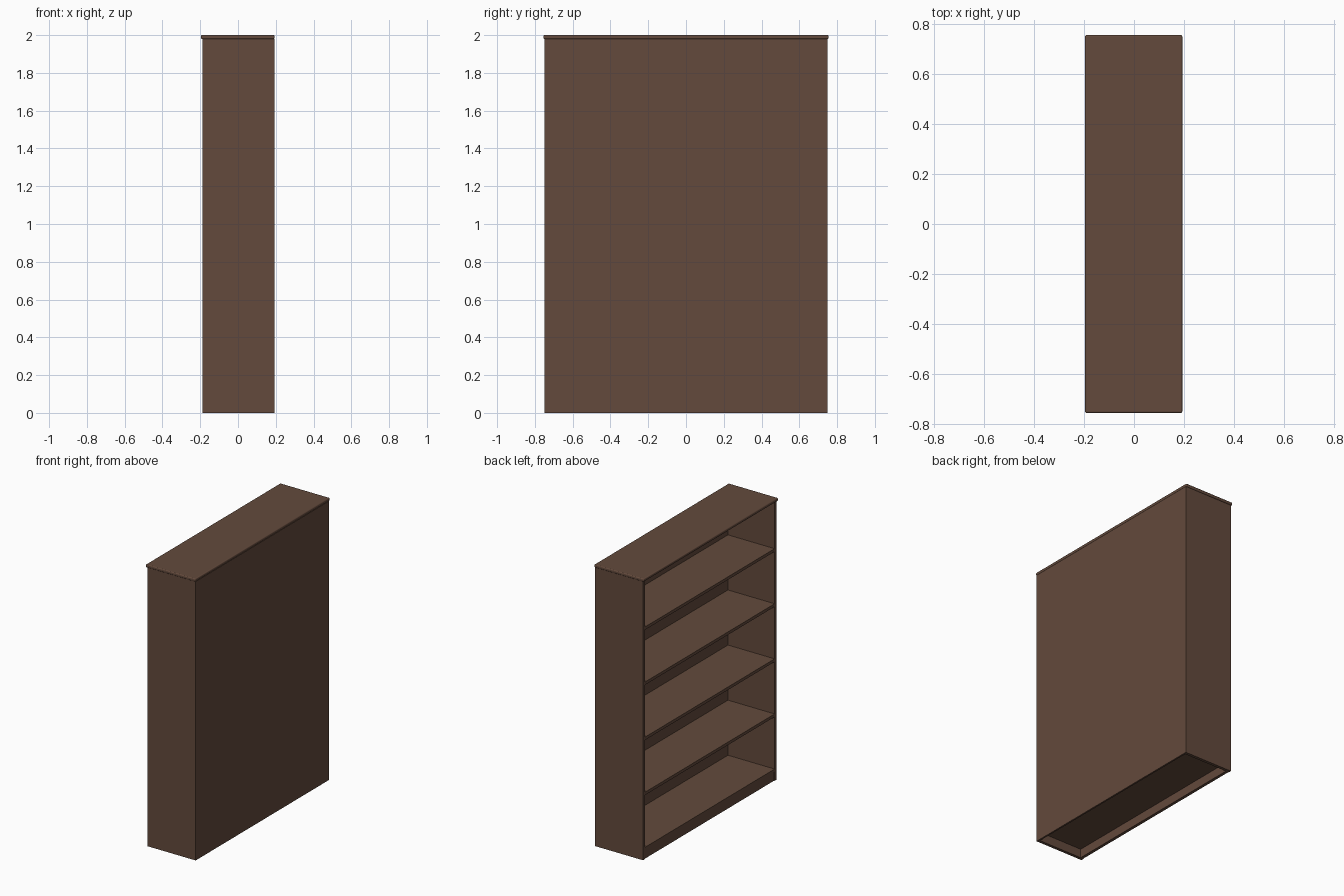
import bpy

if "Cube" in bpy.data.objects:
    bpy.data.objects.remove(bpy.data.objects["Cube"])

wood = bpy.data.materials.new("brown_wood")
wood.diffuse_color = (0.125, 0.068, 0.045, 1)
wood.use_nodes = True
wood.node_tree.nodes["Principled BSDF"].inputs["Base Color"].default_value = wood.diffuse_color


def board(name, x, y, z, bevel=0.0):
    """Box given by (min, max) ranges on each axis."""
    bpy.ops.mesh.primitive_cube_add(size=1)
    ob = bpy.context.object
    ob.name = name
    for v in ob.data.vertices:
        v.co = [r[0] if c < 0 else r[1] for c, r in zip(v.co, (x, y, z))]
    ob.data.materials.append(wood)
    if bevel:
        mod = ob.modifiers.new("rounded_edges", 'BEVEL')
        mod.width = bevel
        mod.segments = 3
    return ob


FRONT, BACK = -0.187, 0.192
HALF, T = 0.749, 0.021
UNDER_TOP = 1.979
INNER = HALF - T

# side panels
for name, s in (("side_panel_a", -1), ("side_panel_b", 1)):
    board(name, (FRONT, BACK), tuple(sorted((s * INNER, s * HALF))), (0, UNDER_TOP))

# back panel, on the +x side
board("back_panel", (BACK - 0.012, BACK), (-INNER, INNER), (0, UNDER_TOP))

# five evenly spaced shelves
for i in range(5):
    z = 0.062 + 0.391 * i
    board(f"shelf_{i + 1}", (FRONT + 0.001, BACK - 0.012), (-INNER, INNER), (z, z + T))

# kick board below the lowest shelf
board("kick_board", (FRONT + 0.004, FRONT + 0.004 + T), (-INNER, INNER), (0, 0.062))

# overhanging top with softened edges
board("top_board", (-0.196, 0.193), (-0.755, 0.755), (UNDER_TOP, 2.0), bevel=0.006)
bpy.ops.object.shade_smooth_by_angle()
